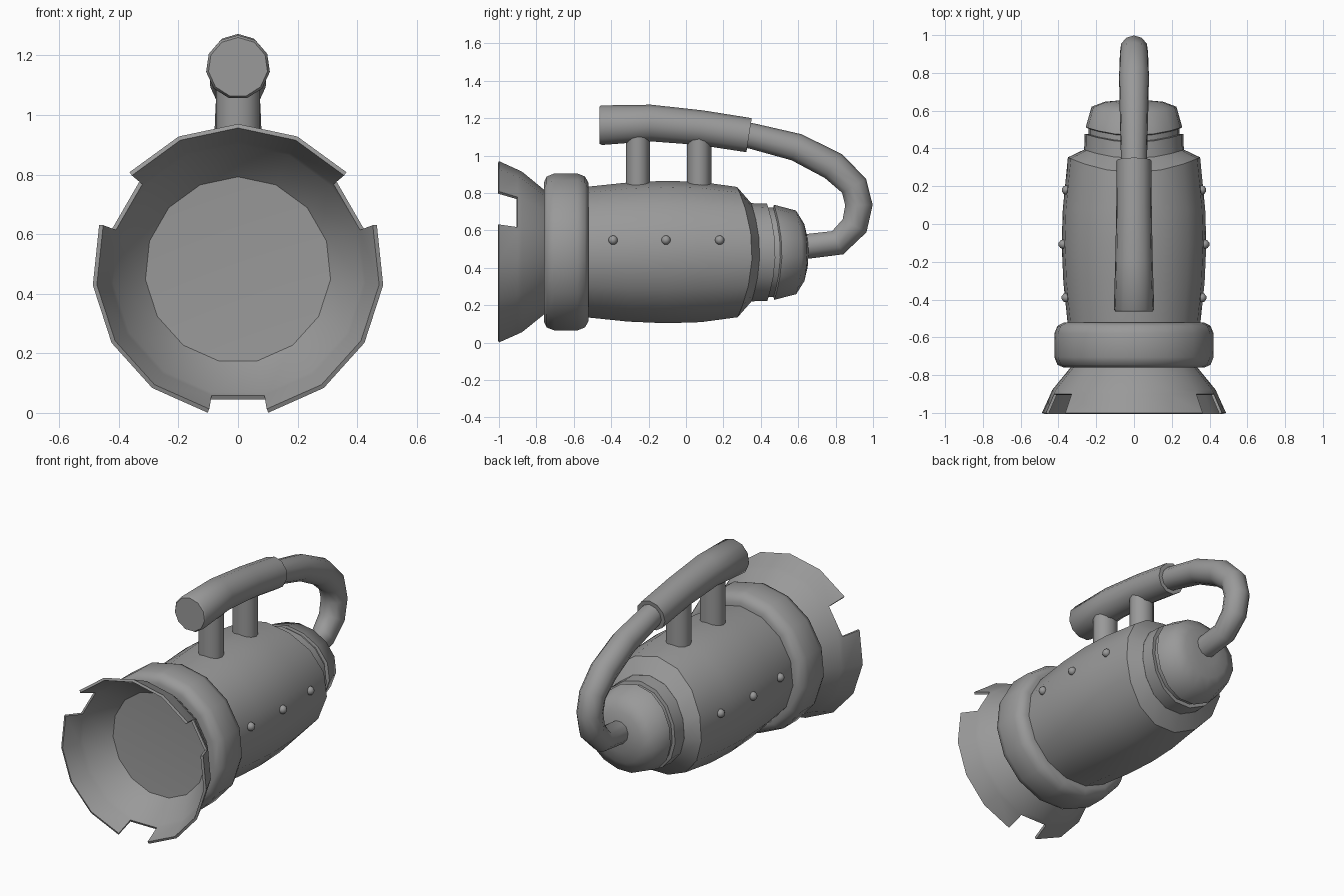
import bpy, math
from mathutils import Vector

if "Cube" in bpy.data.objects:
    bpy.data.objects.remove(bpy.data.objects["Cube"])

AXIS_Z = 0.48   # height of the lamp's long axis
SIDES = 15

# one dark grey paint for every part
grey = bpy.data.materials.new("dark_grey")
grey.diffuse_color = (.32, .32, .32, 1)
grey.use_nodes = True
grey.node_tree.nodes["Principled BSDF"].inputs["Base Color"].default_value = grey.diffuse_color


def finish(ob, name, angle):
    """Name, paint and smooth a part."""
    ob.name = name
    ob.data.materials.append(grey)
    bpy.ops.object.select_all(action='DESELECT')
    ob.select_set(True)
    bpy.context.view_layer.objects.active = ob
    for m in list(ob.modifiers):
        bpy.ops.object.modifier_apply(modifier=m.name)
    bpy.ops.object.shade_smooth_by_angle(angle=math.radians(angle))


def make(name, verts, faces, angle, thickness=0):
    me = bpy.data.meshes.new(name)
    me.from_pydata([tuple(v) for v in verts], [], faces)
    ob = bpy.data.objects.new(name, me)
    bpy.context.collection.objects.link(ob)
    if thickness:
        sol = ob.modifiers.new("thickness", 'SOLIDIFY')
        sol.thickness = thickness
        sol.offset = -1
    finish(ob, name, angle)


def skin(rings, caps=True, skip=()):
    """Join equal rings into outward-facing quads; skip holds (ring, side) gaps."""
    n = len(rings[0])
    verts = [v for r in rings for v in r]
    faces = []
    for i in range(len(rings) - 1):
        for j in range(n):
            if (i, j) not in skip:
                k = (j + 1) % n
                faces.append((i*n + j, (i+1)*n + j, (i+1)*n + k, i*n + k))
    if caps:
        faces.append(tuple(range(n)))
        faces.append(tuple(reversed(range((len(rings)-1)*n, len(rings)*n))))
    return verts, faces


def lathe(name, profile, caps=True, skip=(), saddle_from=9, angle=35, thickness=0):
    """Turn (y, radius) points round the axis; rings past saddle_from bow back at the sides."""
    rings = []
    for y, r in profile:
        k = 0.65 if y > saddle_from else 0
        ring = []
        for j in range(SIDES):
            a = math.pi/2 + 2*math.pi*j/SIDES
            x = r*math.cos(a)
            ring.append((x, y + k*x*x, AXIS_Z + r*math.sin(a)))
        rings.append(ring)
    make(name, *skin(rings, caps, skip), angle, thickness)


def tube(name, path, n=11):
    """Sweep a circle along (y, z, radius) points in the x = 0 plane."""
    pts = [Vector((0, y, z)) for y, z, r in path]
    rings = []
    for i, p in enumerate(pts):
        d = Vector((0, 0, 0))
        if i > 0:
            d += (p - pts[i-1]).normalized()
        if i < len(pts) - 1:
            d += (pts[i+1] - p).normalized()
        d.normalize()
        up = Vector((0, -d.z, d.y))
        r = path[i][2]
        ring = []
        for j in range(n):
            a = math.pi/2 + 2*math.pi*j/n
            ring.append(p + Vector((r*math.cos(a), 0, 0)) + up*(r*math.sin(a)))
        rings.append(ring)
    make(name, *skin(rings), 45)


# flared hood with three notches in the rim
lathe("hood", [(-1, .49), (-.9, .4445), (-.877, .434), (-.76, .338), (-.735, .314)],
      caps=False, skip={(0, 2), (0, 7), (0, 12)}, angle=40, thickness=.015)

# lens disc at the bottom of the hood
lathe("lens", [(-.745, .304), (-.70, .304)])

# rounded collar
lathe("collar", [(-.755, .32), (-.76, .375), (-.745, .408), (-.705, .424),
                 (-.58, .424), (-.54, .408), (-.522, .375), (-.525, .33)], angle=65)

# barrel-shaped body
lathe("body", [(-.60, .345), (-.52, .354), (-.31, .376), (-.107, .385), (.08, .379),
               (.273, .352), (.348, .266), (.35, .22)], saddle_from=.25)

# stepped neck and domed rear cap
lathe("neck", [(.32, .266), (.433, .263), (.438, .242), (.50, .242)], saddle_from=0)
lathe("rear_cap", [(.462, .225), (.47, .257), (.588, .226), (.632, .155), (.65, .08),
                   (.655, .01)], saddle_from=0, angle=55)

# handle grip and the hose curving down to the rear cap
tube("grip", [(-.463, 1.16, .1), (-.452, 1.16, .108), (-.19, 1.172, .1),
              (.08, 1.147, .095), (.337, 1.107, .094)])
tube("hose", [(.28, 1.118, .07), (.36, 1.101, .07), (.59, 1.043, .076), (.786, .943, .08),
              (.897, .838, .076), (.923, .735, .075), (.9, .625, .074),
              (.81, .535, .07), (.6, .51, .068)])

# posts carrying the grip
for i, y in enumerate((-.257, .07)):
    bpy.ops.mesh.primitive_cylinder_add(vertices=12, radius=1, depth=.34, location=(0, y, .96))
    bpy.context.object.scale = (.074, .065, 1)
    finish(bpy.context.object, f"post_{i+1}", 40)

# three rivets on each side of the body
for side in (-1, 1):
    for y, x in ((-.39, .359), (-.107, .375), (.18, .358)):
        bpy.ops.mesh.primitive_uv_sphere_add(segments=10, ring_count=6, radius=.025,
                                             location=(side*x, y, .548))
        finish(bpy.context.object, "rivet", 60)
